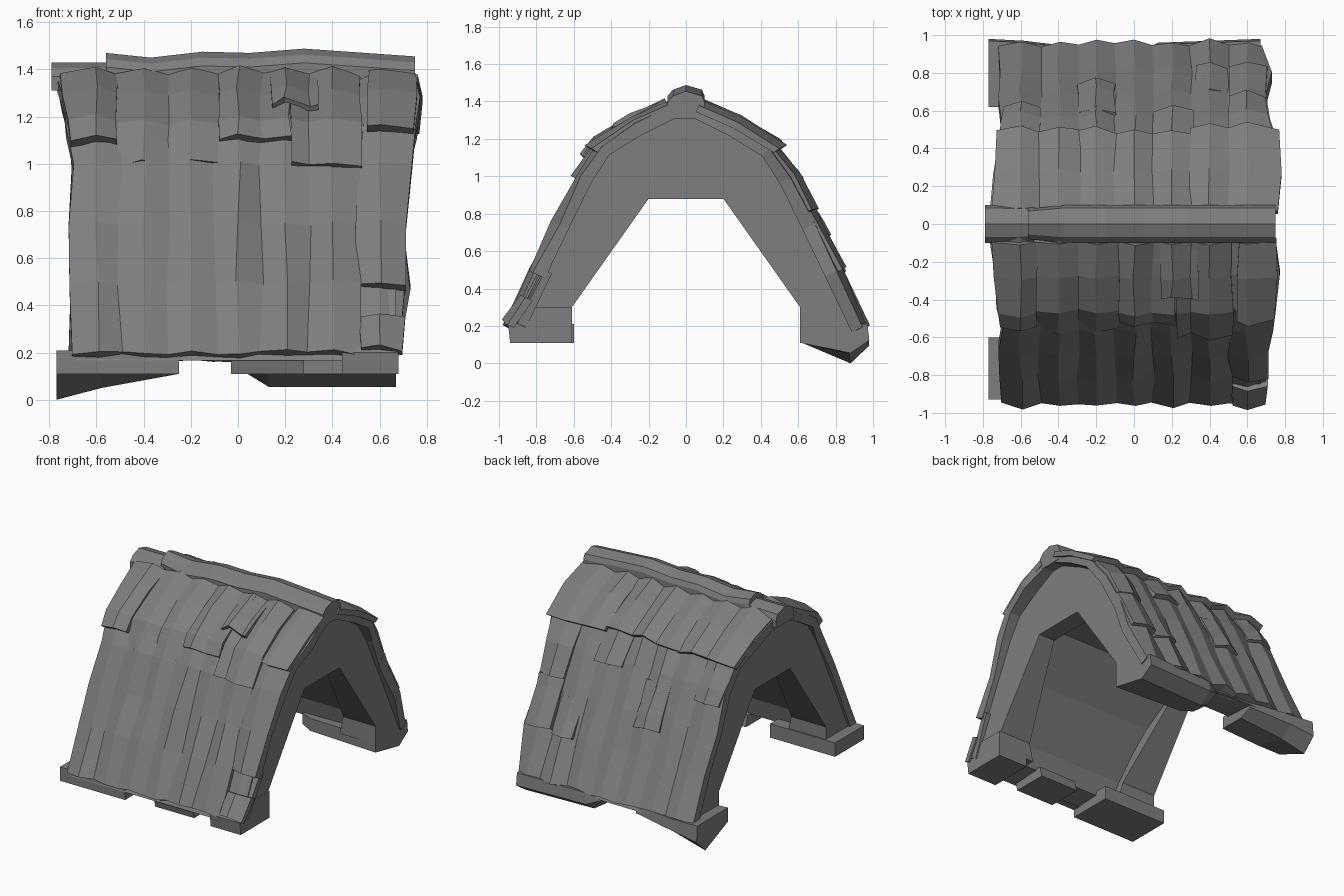
import bpy, bmesh, math, random
from mathutils import Vector

random.seed(4)
if "Cube" in bpy.data.objects:
    bpy.data.objects.remove(bpy.data.objects["Cube"])

stone = bpy.data.materials.new("weathered grey")
stone.use_nodes = True
GREY = (0.21, 0.21, 0.21, 1)
stone.diffuse_color = GREY
stone.node_tree.nodes["Principled BSDF"].inputs["Base Color"].default_value = GREY

FRONT, BACK = -1, 1
# Roof slope as (distance from ridge, height)
SLOPE = [(0.04, 1.395), (0.27, 1.28), (0.455, 1.165), (0.565, 1.0),
         (0.69, 0.745), (0.81, 0.495), (0.95, 0.2)]
# Widening of the roof edges by height, left (+x) and right (-x)
LEFT_EDGE = [(1.07, 1.4), (1.1, 1.23), (1.04, 1.0), (1.0, 0.72), (1.03, 0.5), (0.98, 0.2)]
RIGHT_EDGE = [(1.09, 1.4), (1.04, 1.2), (1.01, 1.0), (1.01, 0.2)]


def at_height(table, z):
    """Interpolate the first value of a table sorted by falling height."""
    for (a, za), (b, zb) in zip(table, table[1:]):
        if z >= zb:
            break
    return a + (b - a) * (za - z) / (za - zb)


def slope_point(z, lift):
    """Point on the slope, pushed outward by lift."""
    y = at_height(SLOPE, z)
    along = Vector((at_height(SLOPE, z - 0.03) - at_height(SLOPE, z + 0.03), -0.06)).normalized()
    return y - along.y * lift, z + along.x * lift


def finish(name, bm):
    bmesh.ops.recalc_face_normals(bm, faces=bm.faces)
    mesh = bpy.data.meshes.new(name)
    bm.to_mesh(mesh)
    bm.free()
    mesh.materials.append(stone)
    obj = bpy.data.objects.new(name, mesh)
    bpy.context.collection.objects.link(obj)
    return obj


def loft(name, sections):
    """Solid through (x, outline in y and z) sections."""
    bm = bmesh.new()
    rings = [[bm.verts.new((x, y, z)) for y, z in outline] for x, outline in sections]
    n = len(rings[0])
    for a, b in zip(rings, rings[1:]):
        for i in range(n):
            j = (i + 1) % n
            bm.faces.new((a[i], a[j], b[j], b[i]))
    bm.faces.new(rings[0])
    bm.faces.new(rings[-1])
    return finish(name, bm)


def boards(name, side, x0, x1, top, bottom, lift, end_lift, thick=0.08, rough=0.012):
    """Ridged run of boards on one slope, lift changing from top to bottom."""
    xs = [x0] + [k / 10 for k in range(-7, 8) if x0 + 0.03 < k / 10 < x1 - 0.03] + [x1]
    zs = [top] + [z for _, z in SLOPE if bottom + 0.04 < z < top - 0.04] + [bottom]
    bm = bmesh.new()
    outer, inner = [], []
    for z in zs:
        row_out, row_in = [], []
        rise = lift + (end_lift - lift) * (top - z) / (top - bottom)
        for x in xs:
            ridge = 0.016 * math.cos(math.pi * x / 0.1)
            bump = random.uniform(-rough, rough)
            wide = 1.0
            if abs(x) > 0.65:
                wide = at_height(LEFT_EDGE if x > 0 else RIGHT_EDGE, z)
            px = x * wide + random.uniform(-rough, rough)
            zj = z + (random.uniform(-0.01, 0.01) if z == bottom else 0)
            zj = max(zj, 0.19)
            y, h = slope_point(zj, rise + ridge + bump)
            row_out.append(bm.verts.new((px, side * y, h)))
            y, h = slope_point(zj, rise - thick)
            row_in.append(bm.verts.new((px, side * y, h)))
        outer.append(row_out)
        inner.append(row_in)
    rows, cols = len(zs), len(xs)
    for r in range(rows - 1):
        for c in range(cols - 1):
            for g in (outer, inner):
                bm.faces.new((g[r][c], g[r][c + 1], g[r + 1][c + 1], g[r + 1][c]))
        for c in (0, cols - 1):
            bm.faces.new((outer[r][c], outer[r + 1][c], inner[r + 1][c], inner[r][c]))
    for r in (0, rows - 1):
        for c in range(cols - 1):
            bm.faces.new((outer[r][c], outer[r][c + 1], inner[r][c + 1], inner[r][c]))
    return finish(name, bm)


# Arched body: two end frames with legs widening downward, vault between
def arch(inner):
    half = [slope_point(z, -0.03) for z in (0.18, 0.5, 0.75, 1.0, 1.16, 1.28)]
    outer = half + [(0, 1.34)] + [(-y, z) for y, z in reversed(half)]
    return outer + [(-y, z) for y, z in inner] + [(y, z) for y, z in reversed(inner)]


frame = arch([(0.61, 0.17), (0.61, 0.3), (0.2, 0.88)])
vault = arch([(0.7, 0.18), (0.66, 0.32), (0.43, 0.66), (0.17, 0.94)])
for name, side, end in (("left_end_frame", 1, 0.67), ("right_end_frame", -1, 0.69)):
    obj = loft(name, [(side * 0.5, frame), (side * end, frame)])
    for v in obj.data.vertices:
        if abs(v.co.x) < 0.6:
            v.co.x = side * (0.54 - 0.22 * max(0, 0.88 - v.co.z))
loft("middle_vault", [(-0.57, vault), (0.57, vault)])

# Main lower boards
boards("front_lower_boards", FRONT, -0.7, 0.52, 1.39, 0.2, 0.005, 0.005)
boards("front_left_boards", FRONT, 0.5, 0.7, 1.39, 0.49, 0.012, 0.012)
boards("back_lower_boards", BACK, -0.7, 0.7, 1.39, 0.2, 0.005, 0.008)

# Upper boards: (side, x0, x1, top, bottom, lift at top, lift at bottom)
PATCHES = [
    (FRONT, -0.7, -0.51, 1.37, 1.08, 0.025, 0.05),
    (FRONT, -0.52, -0.08, 1.37, 1.0, 0.03, 0.004),
    (FRONT, -0.08, 0.22, 1.37, 1.1, 0.03, 0.035),
    (FRONT, 0.22, 0.52, 1.37, 0.99, 0.025, 0.03),
    (FRONT, 0.14, 0.34, 1.37, 1.22, 0.03, 0.05),
    (FRONT, 0.55, 0.7, 1.37, 1.13, 0.025, 0.05),
    (FRONT, 0.53, 0.69, 0.52, 0.22, -0.03, -0.03),
    (FRONT, 0.52, 0.71, 0.36, 0.21, 0.0, 0.03),
    (BACK, -0.7, -0.28, 1.38, 1.14, 0.02, 0.045),
    (BACK, -0.3, 0.31, 1.38, 1.15, 0.02, 0.04),
    (BACK, 0.29, 0.71, 1.38, 1.13, 0.02, 0.05),
    (BACK, 0.5, 0.69, 1.18, 0.81, 0.02, 0.035),
    (BACK, 0.5, 0.69, 0.81, 0.5, 0.02, 0.04),
    (BACK, -0.3, -0.1, 0.95, 0.66, 0.01, 0.035),
    (BACK, 0.1, 0.32, 1.18, 0.97, 0.02, 0.035),
    (BACK, -0.69, -0.5, 1.18, 0.9, 0.015, 0.025),
    (BACK, 0.33, 0.5, 0.72, 0.48, 0.005, 0.03),
]
for i, (side, x0, x1, top, bottom, lift, end_lift) in enumerate(PATCHES):
    boards(f"raised_board_{i + 1}", side, x0, x1, top, bottom, lift, end_lift, 0.06, 0.008)


# Ridge cap in two lengths
def cap(peak, w=0.1):
    return [(-w, 1.31), (-w, peak - 0.06), (-w * 0.7, peak - 0.025), (0, peak),
            (w * 0.85, peak - 0.025), (w, peak - 0.06), (w, 1.31)]


loft("ridge_cap_right", [(-0.79, cap(1.43)), (-0.53, cap(1.43, 0.095))])
loft("ridge_cap", [(-0.56, cap(1.47, 0.08)), (-0.37, cap(1.45)), (-0.15, cap(1.475)),
                   (0.05, cap(1.47)), (0.28, cap(1.488)), (0.75, cap(1.455))])


# Foot blocks
def foot(inner, outer, low, top, dip):
    return [(inner, low), (outer - 0.1, dip), (outer, (low + dip) / 2 + 0.04),
            (outer - 0.01, top), (inner, top)]


block = [(-0.93, 0.11), (-0.6, 0.11), (-0.6, 0.21), (-0.93, 0.21)]
loft("front_right_foot", [(-0.77, block), (-0.25, block)])
stub = [(-0.9, 0.11), (-0.64, 0.11), (-0.66, 0.19), (-0.92, 0.19)]
loft("front_middle_foot", [(-0.03, stub), (0.28, stub)])
corner = [(-0.94, 0.11), (-0.61, 0.11), (-0.61, 0.3), (-0.88, 0.3), (-0.95, 0.2)]
loft("front_left_foot", [(0.44, corner), (0.68, corner)])
loft("back_right_foot", [(-0.77, foot(0.62, 0.98, 0.11, 0.21, 0)),
                         (-0.58, foot(0.62, 0.97, 0.11, 0.2, 0.05)),
                         (-0.25, foot(0.64, 0.93, 0.11, 0.2, 0.11))])
loft("back_left_foot", [(0.04, foot(0.68, 0.92, 0.12, 0.2, 0.11)),
                        (0.13, foot(0.64, 0.96, 0.11, 0.2, 0.055)),
                        (0.67, foot(0.61, 0.98, 0.11, 0.21, 0.055))])
